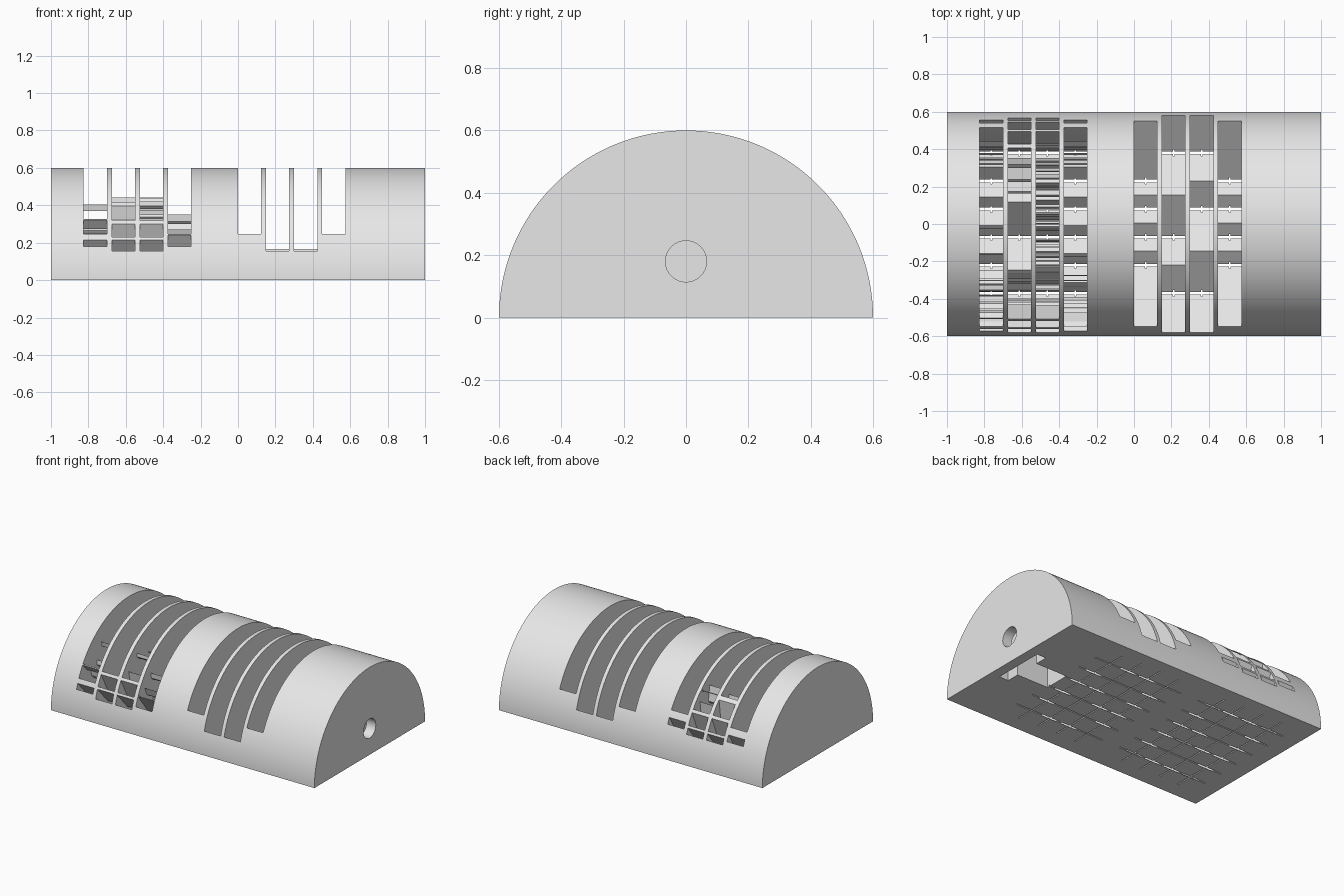
import bpy, bmesh, math

if "Cube" in bpy.data.objects:
    bpy.data.objects.remove(bpy.data.objects["Cube"], do_unlink=True)

RADIUS = 0.6
PITCH = 0.15          # spacing of pixels in both directions
SLIT = 0.007          # half width of the slit under each pixel
TOP = 0.7             # height where cutters end, above the shell
ROWS = [0.38 - PITCH * r for r in range(6)]
LEFT_START, RIGHT_START = -0.825, 0.0

GLYPHS = {
    "zero": [".XX.", "X..X", "X.XX", "XX.X", "X..X", ".XX."],
    "two":  [".XX.", "X..X", "...X", ".XX.", "X...", "XXXX"],
    "four": ["X..X", "X..X", "X..X", "XXXX", "...X", "...X"],
}
CYCLE = ["zero", "two", "four"]
STEPS = 19


def prism(name, outline, x0, x1):
    """Extrude a (y, z) outline along x."""
    bm = bmesh.new()
    face = bm.faces.new([bm.verts.new((x0, y, z)) for y, z in outline])
    extruded = bmesh.ops.extrude_face_region(bm, geom=[face])["geom"]
    for v in extruded:
        if isinstance(v, bmesh.types.BMVert):
            v.co.x = x1
    bmesh.ops.recalc_face_normals(bm, faces=bm.faces)
    mesh = bpy.data.meshes.new(name)
    bm.to_mesh(mesh)
    bm.free()
    ob = bpy.data.objects.new(name, mesh)
    bpy.context.scene.collection.objects.link(ob)
    return ob


def box(name, x0, x1, y0, y1, z0, z1):
    return prism(name, [(y0, z0), (y1, z0), (y1, z1), (y0, z1)], x0, x1)


def combine(target, tool, operation):
    """Boolean the tool into the target, then delete the tool."""
    before = len(target.data.vertices)
    for solver in ("MANIFOLD", "EXACT"):
        mod = target.modifiers.new("combine", "BOOLEAN")
        mod.operation, mod.solver, mod.object = operation, solver, tool
        bpy.context.view_layer.update()
        graph = bpy.context.evaluated_depsgraph_get()
        mesh = bpy.data.meshes.new_from_object(target.evaluated_get(graph))
        target.modifiers.remove(mod)
        if len(mesh.vertices) not in (0, before):
            target.data = mesh
            break
    bpy.data.objects.remove(tool, do_unlink=True)


def wedge(y, low, high, x0, x1):
    """Light channel fanning up from a slit between two angles."""
    t_low, t_high = math.tan(math.radians(low)), math.tan(math.radians(high))
    outline = [(y - SLIT, -0.02), (y + SLIT, -0.02), (y + SLIT, 0),
               (y + SLIT - TOP * t_low, TOP), (y - SLIT - TOP * t_high, TOP),
               (y - SLIT, 0)]
    return prism("channel", outline, x0, x1)


def lit_runs(row, col):
    """Angle ranges in which a pixel of the changing digit is lit."""
    runs, start = [], None
    for k in range(STEPS + 1):
        on = k < STEPS and GLYPHS[CYCLE[k % 3]][row][col] == "X"
        if on and start is None:
            start = k
        elif not on and start is not None:
            runs.append((50 - 5 * (k - 1) - 2.5, 50 - 5 * start + 2.5))
            start = None
    return runs


def cut_column(body, start, col, runs_of):
    x0 = start + PITCH * col
    x1 = x0 + 0.124
    channels = [wedge(y, low, high, x0, x1)
                for row, y in enumerate(ROWS) for low, high in runs_of(row, col)]
    cutter = channels[0]
    for channel in channels[1:]:
        combine(cutter, channel, "UNION")
    combine(body, cutter, "DIFFERENCE")


# Half-round body
N = 120
arc = [(RADIUS * math.cos(math.pi * i / N), RADIUS * math.sin(math.pi * i / N))
       for i in range(N + 1)]
body = prism("sundial_body", arc, -1, 1)

# Mounting hole with nut slot and screw clearance
hole = [(0.066 * math.cos(math.tau * i / 32), 0.18 + 0.066 * math.sin(math.tau * i / 32))
        for i in range(32)]
combine(body, prism("screw_hole", hole, 0.9, 1.05), "DIFFERENCE")
combine(body, box("nut_slot", 0.86, 0.93, -0.18, 0.18, -0.05, 0.34), "DIFFERENCE")
combine(body, box("screw_pocket", 0.62, 0.9, -0.09, 0.09, -0.05, 0.27), "DIFFERENCE")

# Fine crossing grooves on the underside
G = 0.004
for start in (LEFT_START, RIGHT_START):
    first = start + 0.062
    last = first + 3 * PITCH
    for y in ROWS:
        combine(body, box("groove", first - 0.12, last + 0.12, y - G, y + G, -0.02, 0.008),
                "DIFFERENCE")
    for col in range(4):
        x = first + PITCH * col
        combine(body, box("groove", x - G, x + G, ROWS[-1] - 0.12, ROWS[0] + 0.12,
                          -0.02, 0.008), "DIFFERENCE")

# Fixed digit with wide open fans, and changing digit with narrow channels
for col in range(4):
    cut_column(body, RIGHT_START, col,
               lambda r, c: [(-52.5, 52.5)] if GLYPHS["zero"][r][c] == "X" else [])
    cut_column(body, LEFT_START, col, lit_runs)

# Single grey material
grey = bpy.data.materials.new("light_grey")
grey.use_nodes = True
color = (0.8, 0.8, 0.8, 1)
grey.diffuse_color = color
for node in grey.node_tree.nodes:
    if node.type == "BSDF_PRINCIPLED":
        node.inputs["Base Color"].default_value = color
body.data.materials.clear()
body.data.materials.append(grey)
for poly in body.data.polygons:
    poly.material_index = 0

bpy.ops.object.select_all(action="DESELECT")
body.select_set(True)
bpy.context.view_layer.objects.active = body
bpy.ops.object.shade_smooth_by_angle(angle=math.radians(20))
